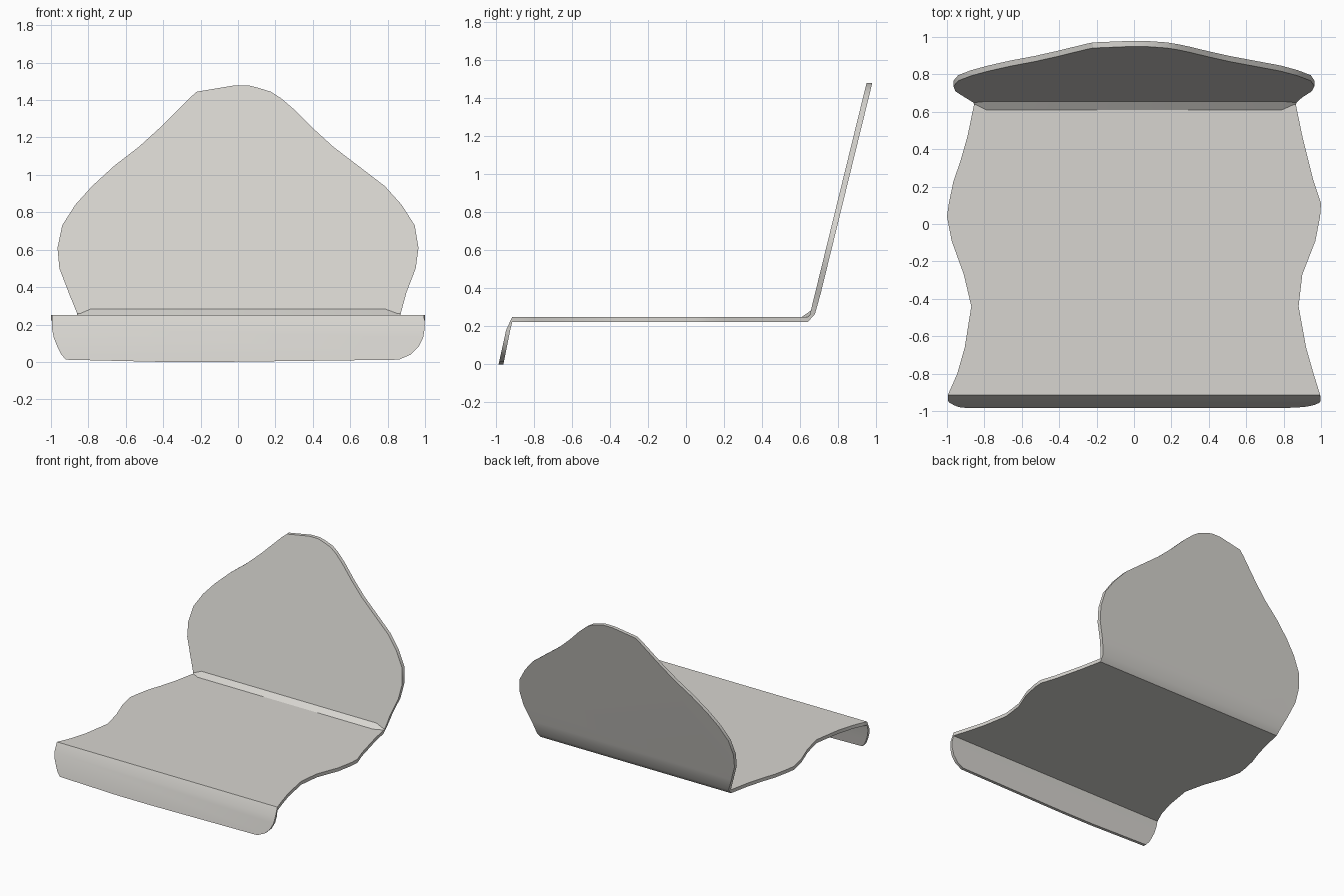
import bpy, bmesh, math

cube = bpy.data.objects.get("Cube")
if cube:
    bpy.data.objects.remove(cube)

mat = bpy.data.materials.new("warm light grey")
mat.use_nodes = True
colour = (0.68, 0.665, 0.63, 1)
mat.diffuse_color = colour
mat.node_tree.nodes["Principled BSDF"].inputs["Base Color"].default_value = colour

SEAT_TOP, SEAT_BASE = 0.25, 0.222


def loft(name, rings):
    """Skin a chain of four-cornered rings and cap both ends."""
    bm = bmesh.new()
    rows = [[bm.verts.new(p) for p in ring] for ring in rings]
    for a, b in zip(rows, rows[1:]):
        for i in range(len(a)):
            j = (i + 1) % len(a)
            bm.faces.new((a[i], a[j], b[j], b[i]))
    bm.faces.new(rows[0])
    bm.faces.new(rows[-1])
    bmesh.ops.recalc_face_normals(bm, faces=bm.faces)
    # merge the strips of each flat panel
    bmesh.ops.dissolve_limit(bm, angle_limit=math.radians(0.5),
                             verts=bm.verts, edges=bm.edges)
    mesh = bpy.data.meshes.new(name)
    bm.to_mesh(mesh)
    bm.free()
    mesh.materials.append(mat)
    obj = bpy.data.objects.new(name, mesh)
    bpy.context.collection.objects.link(obj)
    bpy.ops.object.select_all(action='DESELECT')
    obj.select_set(True)
    bpy.context.view_layer.objects.active = obj
    bpy.ops.object.shade_smooth_by_angle(angle=math.radians(30))
    return obj


def ring(upper, lower, left, right):
    return [(left, *upper), (right, *upper), (right, *lower), (left, *lower)]


def back_y(z):
    return 0.648 + 0.245 * (z - SEAT_TOP)


# outline stations: position along the panel, edge at -x, edge at +x
lip = [(0.0, -0.4, -0.1), (0.012, -0.92, 0.86), (0.04, -0.945, 0.925),
       (0.08, -0.965, 0.965), (0.13, -0.985, 0.99), (0.18, -0.995, 0.998)]
seat = [(-0.913, -0.995, 0.995), (-0.88, -0.98, 0.985), (-0.8, -0.945, 0.96),
        (-0.66, -0.905, 0.92), (-0.44, -0.87, 0.88), (-0.27, -0.91, 0.9),
        (-0.09, -0.975, 0.97), (0.04, -1.0, 0.995), (0.11, -0.99, 1.0),
        (0.23, -0.965, 0.96), (0.33, -0.93, 0.935), (0.47, -0.89, 0.9)]
back = [(0.37, -0.905, 0.9), (0.5, -0.955, 0.95), (0.61, -0.965, 0.965),
        (0.73, -0.94, 0.945), (0.84, -0.87, 0.875), (0.94, -0.78, 0.785),
        (1.05, -0.66, 0.64), (1.15, -0.53, 0.51), (1.25, -0.42, 0.4),
        (1.35, -0.32, 0.3), (1.41, -0.26, 0.23), (1.445, -0.22, 0.175),
        (1.465, -0.1, 0.11), (1.478, -0.02, 0.06)]

# folded sheet: front lip, seat, crease, backrest
rings = [ring((-0.985 + 0.22 * z, z), (-0.96 + 0.2 * z, z), l, r) for z, l, r in lip]
rings += [ring((y, SEAT_TOP), (y, SEAT_BASE), l, r) for y, l, r in seat]
rings.append(ring((0.64, SEAT_TOP), (0.64, SEAT_BASE), -0.855, 0.865))
rings.append(ring((0.65, 0.258), (0.678, 0.265), -0.86, 0.87))
rings += [ring((back_y(z), z), (back_y(z) + 0.03, z), l, r) for z, l, r in back]
loft("folded_sheet", rings)

# slim fillet strip in the crease, tapering at both ends
fillet = []
for x, reach, rise in [(-0.855, 0.005, 0.004), (-0.79, 0.038, 0.032),
                       (0.79, 0.038, 0.032), (0.865, 0.005, 0.004)]:
    top = SEAT_TOP + rise
    fillet.append([(x, 0.648 - reach, SEAT_TOP), (x, back_y(top), top),
                   (x, 0.655, SEAT_TOP - 0.004)])
loft("crease_fillet", fillet)
